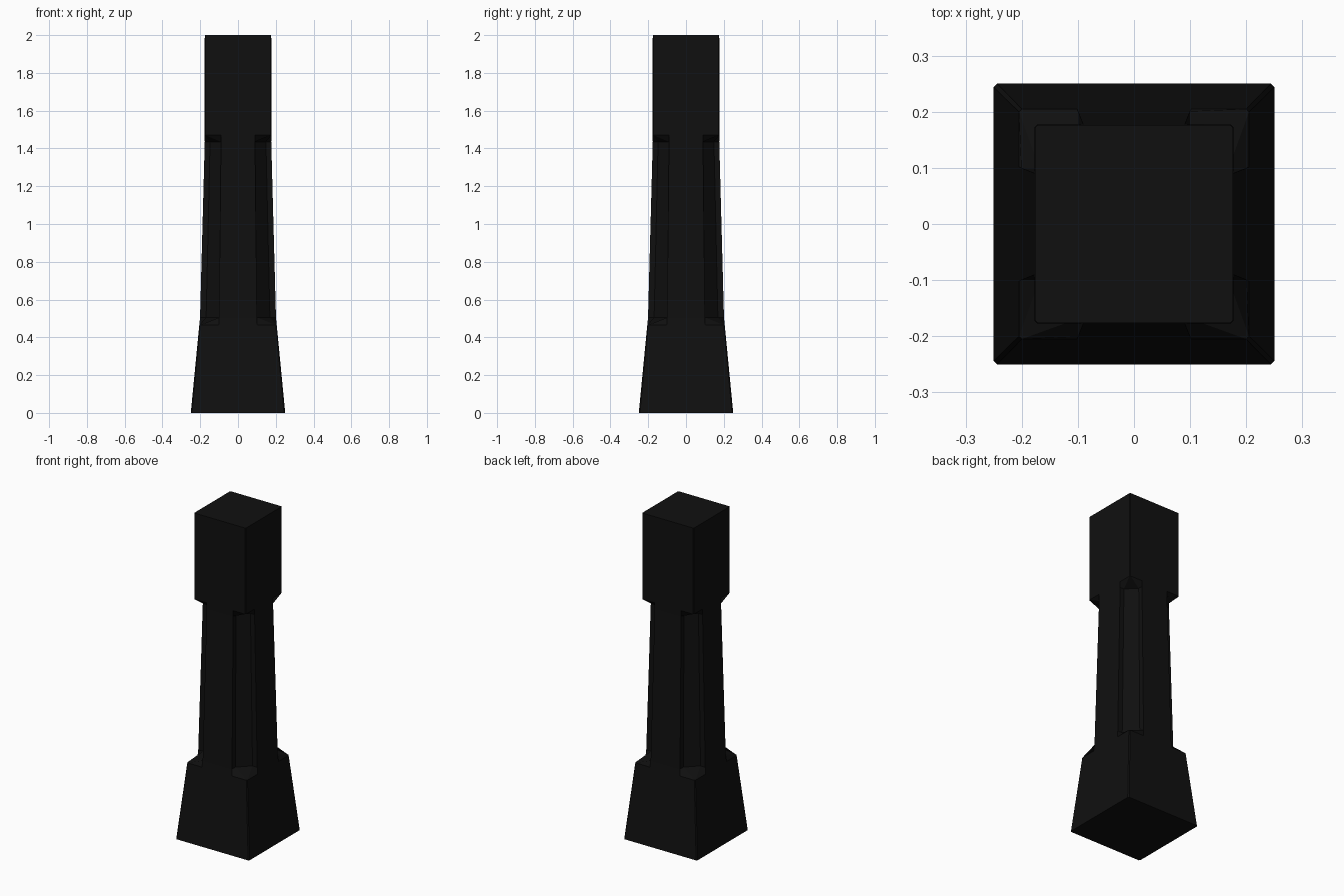
import bpy, bmesh

if "Cube" in bpy.data.objects:
    bpy.data.objects.remove(bpy.data.objects["Cube"])


def ring(bm, z, h, a, notched):
    """Closed 16-point section: square with worn corners, or with notched corners."""
    if notched:
        i = h * 0.84
        quarter = [(h, a), (i, a), (a, i), (a, h)]
    else:
        c = h * 0.975
        quarter = [(h, a), (h, c), (c, h), (a, h)]
    verts = []
    for _ in range(4):
        verts += [bm.verts.new((x, y, z)) for x, y in quarter]
        quarter = [(-y, x) for x, y in quarter]
    return verts


# Profile: height, half width, half width of the flat face, notched corners
profile = [
    (0.00, 0.250, 0.125, False),
    (0.465, 0.205, 0.102, False),
    (0.505, 0.201, 0.100, True),
    (1.435, 0.176, 0.090, True),
    (1.47, 0.177, 0.090, False),
    (2.00, 0.176, 0.090, False),
]

# Pillar: foot, notched shaft and square head in one tapered body
bm = bmesh.new()
rings = [ring(bm, *p) for p in profile]
for low, high in zip(rings, rings[1:]):
    n = len(low)
    for k in range(n):
        m = (k + 1) % n
        bm.faces.new((low[k], low[m], high[m], high[k]))
bm.faces.new(rings[-1])
bm.faces.new(list(reversed(rings[0])))
bmesh.ops.recalc_face_normals(bm, faces=bm.faces)

mesh = bpy.data.meshes.new("pillar")
bm.to_mesh(mesh)
bm.free()
pillar = bpy.data.objects.new("pillar", mesh)
bpy.context.collection.objects.link(pillar)

# Near-black stone
stone = bpy.data.materials.new("dark_stone")
stone.diffuse_color = (0.005, 0.005, 0.005, 1)
stone.use_nodes = True
stone.node_tree.nodes["Principled BSDF"].inputs["Base Color"].default_value = stone.diffuse_color
mesh.materials.append(stone)
